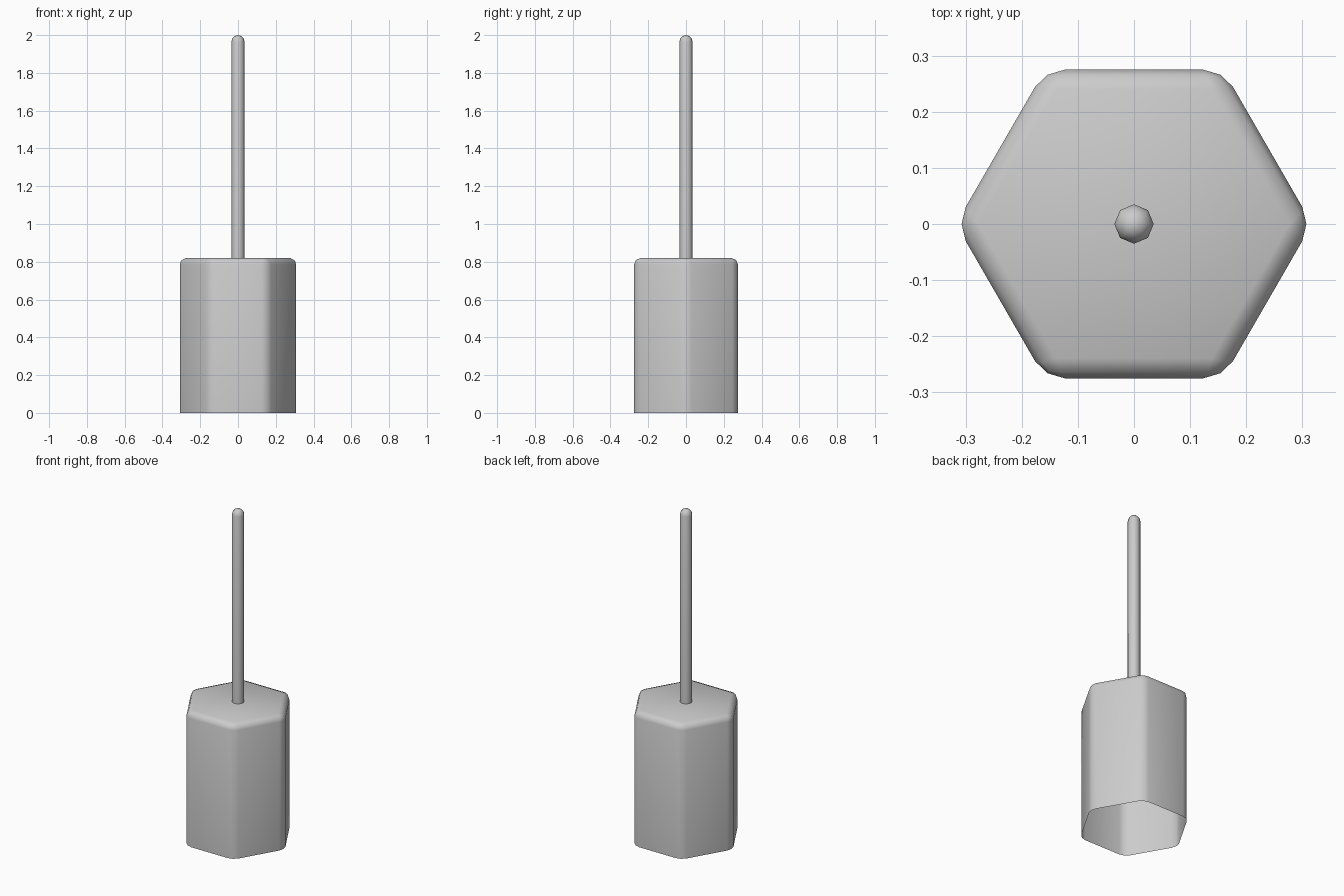
import bpy, bmesh, math

if "Cube" in bpy.data.objects:
    bpy.data.objects.remove(bpy.data.objects["Cube"])


def finish(bm, name, angle):
    bmesh.ops.recalc_face_normals(bm, faces=bm.faces)
    mesh = bpy.data.meshes.new(name)
    bm.to_mesh(mesh)
    bm.free()
    obj = bpy.data.objects.new(name, mesh)
    bpy.context.collection.objects.link(obj)
    bpy.context.view_layer.objects.active = obj
    obj.select_set(True)
    bpy.ops.object.shade_smooth_by_angle(angle=math.radians(angle))
    obj.select_set(False)
    return obj


def ring(bm, sides, radius, z):
    return [bm.verts.new((radius * math.cos(math.tau * i / sides),
                          radius * math.sin(math.tau * i / sides), z))
            for i in range(sides)]


def bridge(bm, a, b):
    n = len(a)
    for i in range(n):
        bm.faces.new((a[i], a[(i + 1) % n], b[(i + 1) % n], b[i]))


# Hexagonal body: open underneath, rounded upright and top edges
BODY_TOP = 0.82
bm = bmesh.new()
bottom = ring(bm, 6, 0.3175, 0)
top = ring(bm, 6, 0.3175, BODY_TOP)
bridge(bm, bottom, top)
bm.faces.new(top)
edges = [e for e in bm.edges if any(v.co.z > 0.1 for v in e.verts)]
bmesh.ops.bevel(bm, geom=edges, offset=0.035, offset_type='OFFSET',
                segments=2, profile=0.5, affect='EDGES')
finish(bm, "hexagonal_body", 50)

# Eight-sided rod with a domed tip
R = 0.035
bm = bmesh.new()
rings = [ring(bm, 8, R, BODY_TOP)]
for a in (0, 30, 60):
    t = math.radians(a)
    rings.append(ring(bm, 8, R * math.cos(t), 2 - R + R * math.sin(t)))
for a, b in zip(rings, rings[1:]):
    bridge(bm, a, b)
tip = bm.verts.new((0, 0, 2))
for i in range(8):
    bm.faces.new((rings[-1][i], rings[-1][(i + 1) % 8], tip))
finish(bm, "rod", 50)
